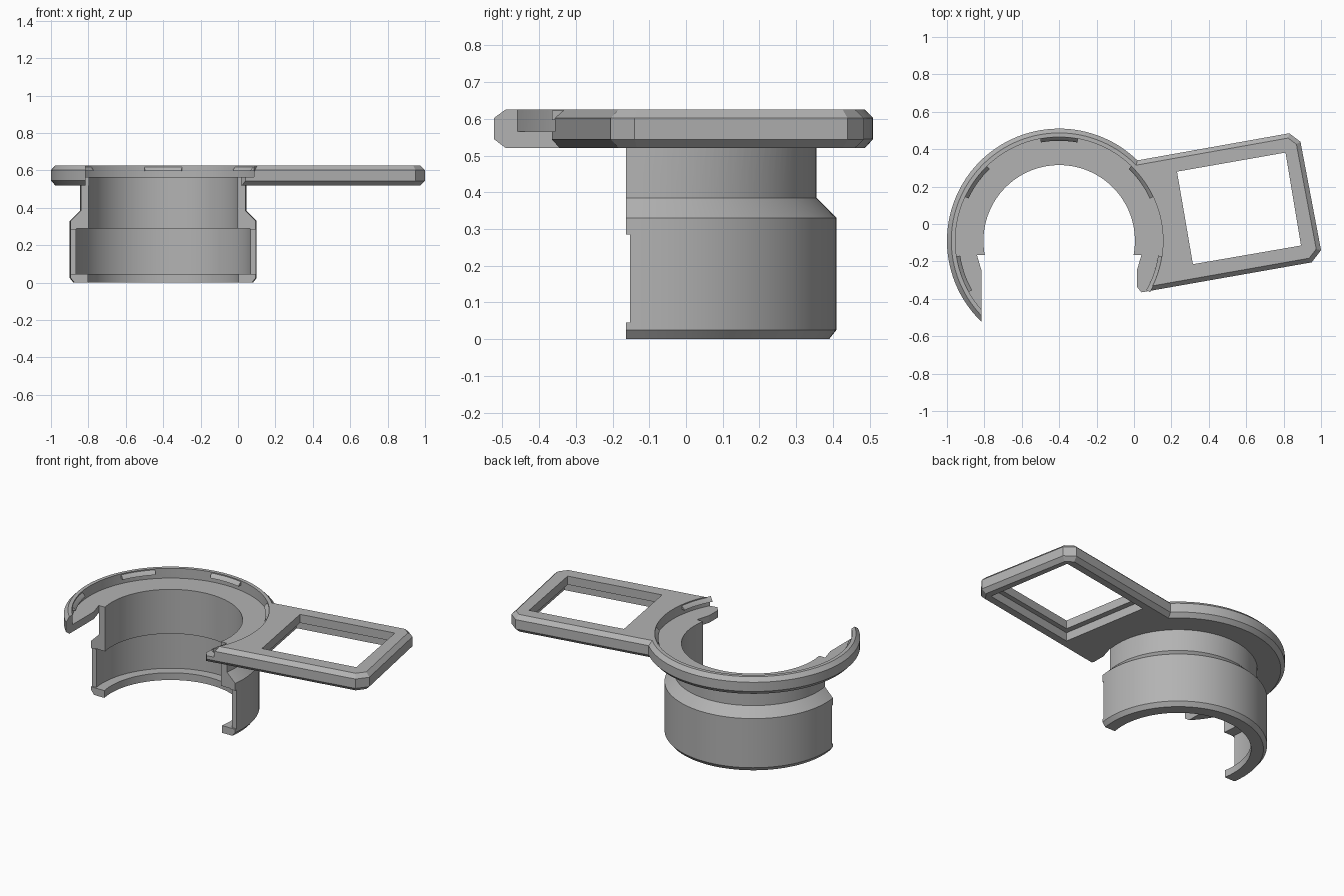
import bpy, bmesh
from math import radians, cos, sin

cube = bpy.data.objects.get("Cube")
if cube:
    bpy.data.objects.remove(cube, do_unlink=True)

CX, CY = -0.4, -0.09          # axis of the round collar

grey = bpy.data.materials.new("plain grey")
grey.use_nodes = True
grey.diffuse_color = (0.45, 0.45, 0.45, 1)
grey.node_tree.nodes["Principled BSDF"].inputs["Base Color"].default_value = (0.45, 0.45, 0.45, 1)


def finish(name, bm):
    bmesh.ops.recalc_face_normals(bm, faces=bm.faces)
    mesh = bpy.data.meshes.new(name)
    bm.to_mesh(mesh)
    bm.free()
    mesh.materials.append(grey)
    obj = bpy.data.objects.new(name, mesh)
    bpy.context.collection.objects.link(obj)
    return obj


def revolve(name, profile, start=0, end=360):
    """Sweep a closed (radius, z) profile around the collar axis."""
    full = end - start == 360
    steps = max(6, round((end - start) / 3))
    bm = bmesh.new()
    rings = []
    for i in range(steps if full else steps + 1):
        a = radians(start + (end - start) * i / steps)
        rings.append([bm.verts.new((CX + r * cos(a), CY + r * sin(a), z)) for r, z in profile])
    n = len(profile)
    for i in range(steps):
        a, b = rings[i], rings[(i + 1) % len(rings)]
        for j in range(n):
            k = (j + 1) % n
            bm.faces.new((a[j], a[k], b[k], b[j]))
    if not full:
        bm.faces.new(rings[0])
        bm.faces.new(rings[-1])
    return finish(name, bm)


def prism(name, outline, z0, z1, bevel=0):
    """Extrude an (x, y) outline, optionally chamfering top and bottom rims."""
    bm = bmesh.new()
    face = bm.faces.new([bm.verts.new((x, y, z0)) for x, y in outline])
    top = bmesh.ops.extrude_face_region(bm, geom=[face])["geom"]
    bmesh.ops.translate(bm, vec=(0, 0, z1 - z0),
                        verts=[v for v in top if isinstance(v, bmesh.types.BMVert)])
    bmesh.ops.recalc_face_normals(bm, faces=bm.faces)
    if bevel:
        rims = [e for e in bm.edges if abs(e.verts[0].co.z - e.verts[1].co.z) < 1e-5]
        bmesh.ops.bevel(bm, geom=rims, offset=bevel, segments=1, affect='EDGES')
    return finish(name, bm)


def combine(target, tool, operation):
    mod = target.modifiers.new("combine", 'BOOLEAN')
    mod.operation = operation
    mod.solver = 'EXACT'
    mod.object = tool
    bpy.context.view_layer.objects.active = target
    bpy.ops.object.modifier_apply(modifier=mod.name)
    bpy.data.objects.remove(tool, do_unlink=True)


# Lower collar with a narrower neck, open at the front
collar = revolve("collar_holder", [(0.3, 0), (0.48, 0), (0.5, 0.025), (0.5, 0.33),
                                   (0.445, 0.385), (0.445, 0.54), (0.3, 0.54)], -20, 200)
front_cut = [(-1.5, -1), (0.6, -1), (0.6, -0.163), (-1.5, -0.163)]
combine(collar, prism("front_cutter", front_cut, -0.1, 0.8), 'DIFFERENCE')
wall_cut = [(x, y + 0.01) for x, y in front_cut]
combine(collar, prism("wall_cutter", wall_cut, 0.045, 0.285), 'DIFFERENCE')

# Round flange and tilted side plate
flange = revolve("flange", [(0.3, 0.52), (0.577, 0.52), (0.6, 0.545), (0.6, 0.602),
                            (0.577, 0.626), (0.3, 0.626)], -20, 235)
plate = prism("side_plate", [(-0.1, 0.319), (0.83, 0.485), (0.89, 0.44), (1.0, -0.14),
                             (0.95, -0.205), (-0.1, -0.39)], 0.52, 0.626, 0.024)
combine(collar, flange, 'UNION')
combine(collar, plate, 'UNION')

# Bore, inner groove and shallow seat
combine(collar, revolve("bore_cutter", [(0.2, -0.1), (0.41, -0.1), (0.41, 0.045), (0.47, 0.045),
                                        (0.47, 0.29), (0.405, 0.29), (0.405, 0.565),
                                        (0.555, 0.565), (0.555, 0.7), (0.2, 0.7)]), 'DIFFERENCE')

# Front notch with flared inner corners
combine(collar, prism("notch_cutter", [(-0.84, -0.165), (-0.815, -0.25), (-0.815, -0.8),
                                       (0.06, -0.8), (0.06, -0.39), (0.015, -0.335),
                                       (0.015, -0.25), (0.04, -0.165)], 0.4, 0.8), 'DIFFERENCE')

# Window in the plate, wider on the underside
window = [(0.23, 0.28), (0.81, 0.382), (0.893, -0.115), (0.315, -0.215)]
mx, my = (sum(p[i] for p in window) / 4 for i in (0, 1))
recess = [(mx + (x - mx) * 1.12, my + (y - my) * 1.12) for x, y in window]
combine(collar, prism("window_cutter", window, 0.4, 0.8), 'DIFFERENCE')
combine(collar, prism("recess_cutter", recess, 0.4, 0.573), 'DIFFERENCE')

# Snap tabs inside the rim
parts = [collar]
for i in range(5):
    mid = 90 + (i - 2) * 54.5
    parts.append(revolve(f"snap_tab_{i + 1}", [(0.558, 0.597), (0.535, 0.597), (0.54, 0.606),
                                               (0.558, 0.622)], mid - 10.5, mid + 10.5))

bpy.ops.object.select_all(action='DESELECT')
for part in parts:
    part.select_set(True)
bpy.context.view_layer.objects.active = collar
bpy.ops.object.shade_smooth_by_angle(angle=radians(20))
